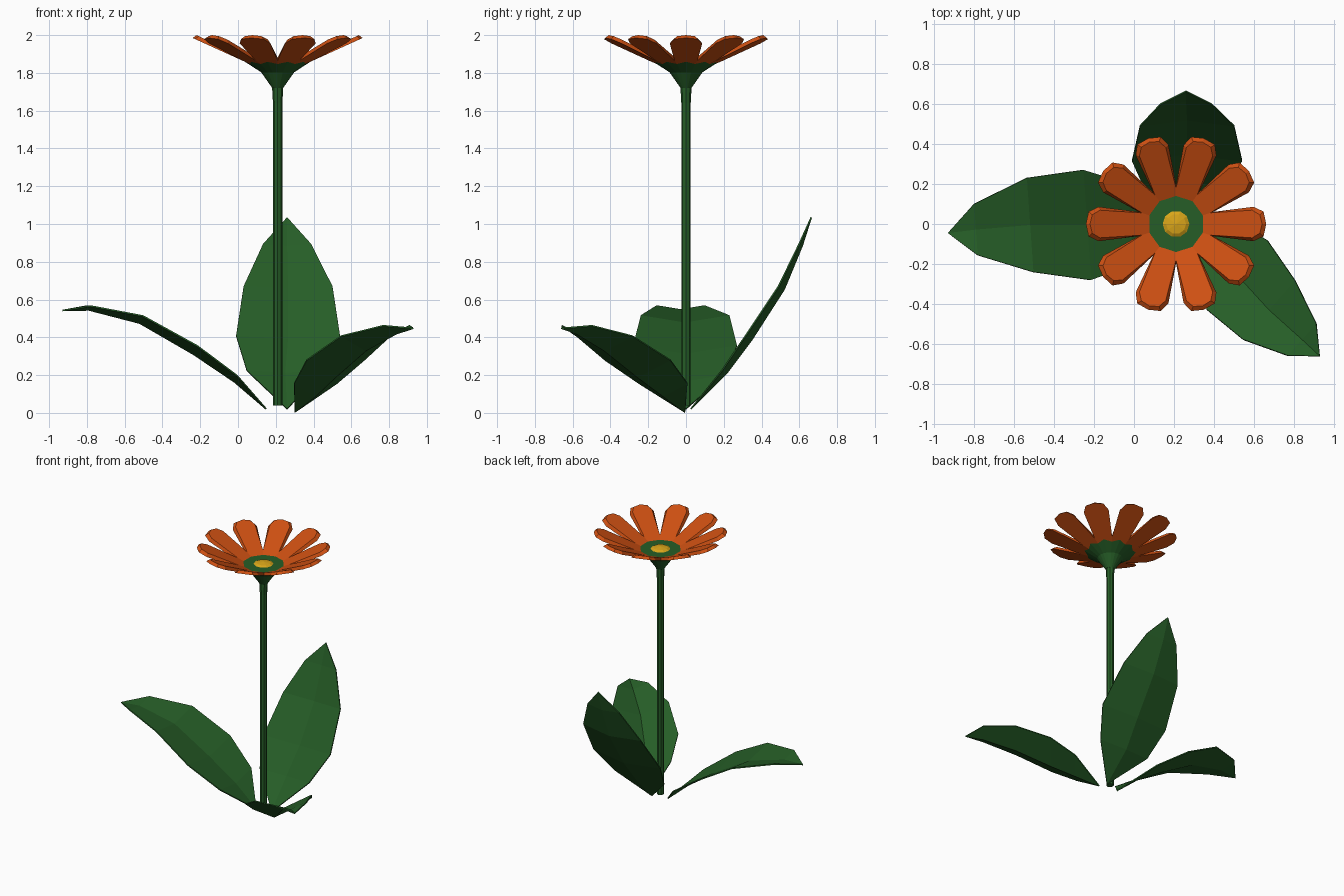
import bpy, bmesh, math
from mathutils import Vector, Matrix

if "Cube" in bpy.data.objects:
    bpy.data.objects.remove(bpy.data.objects["Cube"])

CX = 0.21  # stem and flower axis


def material(name, rgb):
    m = bpy.data.materials.new(name)
    m.diffuse_color = (*rgb, 1)
    m.use_nodes = True
    m.node_tree.nodes["Principled BSDF"].inputs["Base Color"].default_value = m.diffuse_color
    return m


GREEN = material("leaf_green", (0.019, 0.11, 0.02))
ORANGE = material("petal_orange", (0.62, 0.08, 0.006))
YELLOW = material("centre_yellow", (0.70, 0.38, 0.01))


def finish(name, bm, mat):
    bmesh.ops.remove_doubles(bm, verts=bm.verts, dist=0.0005)
    bmesh.ops.recalc_face_normals(bm, faces=bm.faces)
    me = bpy.data.meshes.new(name)
    bm.to_mesh(me)
    bm.free()
    me.materials.append(mat)
    ob = bpy.data.objects.new(name, me)
    bpy.context.collection.objects.link(ob)
    return ob


def lathe(name, profile, sides, mat):
    """Revolve (radius, z) points around the flower axis."""
    bm = bmesh.new()
    rings = []
    for r, z in profile:
        rings.append([bm.verts.new((CX + r * math.cos(2 * math.pi * i / sides),
                                    r * math.sin(2 * math.pi * i / sides), z))
                      for i in range(sides)])
    for a, b in zip(rings, rings[1:]):
        for i in range(sides):
            j = (i + 1) % sides
            bm.faces.new((a[i], a[j], b[j], b[i]))
    bm.faces.new(rings[0])
    bm.faces.new(rings[-1])
    return finish(name, bm, mat)


# Stem, calyx and domed flower centre
lathe("stem", [(0.025, 0.04), (0.025, 1.64), (0.030, 1.73)], 8, GREEN)
lathe("calyx", [(0.029, 1.72), (0.087, 1.803), (0.178, 1.862)], 20, GREEN)
lathe("flower_centre", [(0.08, 1.83), (0.087, 1.85), (0.05, 1.872), (0.004, 1.879)], 10, YELLOW)


# Ten joined petals: flat sloping blades with a flared rim underneath
def petal_outline(half, base, slope):
    pts = [(0, 0)] + half + [(x, -y) for x, y in reversed(half[:-1])]
    return [Vector((x, y, base + slope * x)) for x, y in pts]


top = petal_outline([(0.171, 0.0556), (0.38, 0.069), (0.418, 0.046), (0.43, 0)], 1.80, 0.465)
low = petal_outline([(0.186, 0.0604), (0.387, 0.086), (0.437, 0.062), (0.45, 0)], 1.78, 0.455)
bm = bmesh.new()
for k in range(10):
    rot = Matrix.Translation((CX, 0, 0)) @ Matrix.Rotation(k * math.pi / 5, 4, 'Z')
    a = [bm.verts.new(rot @ p) for p in top]
    b = [bm.verts.new(rot @ p) for p in low]
    bm.faces.new(a)
    bm.faces.new(b[::-1])
    for i in range(1, len(a) - 1):
        bm.faces.new((a[i], b[i], b[i + 1], a[i + 1]))
finish("petals", bm, ORANGE)


# Leaves: a midrib path with both edges lifted into a shallow fold
def leaf(name, rib, side, lift, width):
    bm = bmesh.new()
    side, lift = Vector(side), Vector(lift)
    rows = []
    for p, f in zip(rib, (0.0, 0.74, 1.0, 0.855, 0.465, 0.0)):
        m = Vector(p)
        rows.append([bm.verts.new(m + side * s * f * width + lift * abs(s) * f)
                     for s in ((-1, 0, 1) if f else (0,))])
    for a, b in zip(rows, rows[1:]):
        for i in (0, 1):
            if len(a) == 1:
                bm.faces.new((a[0], b[i + 1], b[i]))
            elif len(b) == 1:
                bm.faces.new((a[i], a[i + 1], b[0]))
            else:
                bm.faces.new((a[i], a[i + 1], b[i + 1], b[i]))
    ob = finish(name, bm, GREEN)
    mod = ob.modifiers.new("thickness", 'SOLIDIFY')
    mod.thickness = 0.008
    mod.offset = 0


leaf("back_leaf",
     [(0.26, 0.025, 0.02), (0.25, 0.215, 0.21), (0.265, 0.35, 0.39),
      (0.265, 0.52, 0.655), (0.26, 0.615, 0.885), (0.26, 0.663, 1.035)],
     (1, 0, 0), (0, -0.035, 0.018), 0.275)
leaf("left_leaf",
     [(0.15, 0.0, 0.02), (-0.02, 0.0, 0.165), (-0.235, -0.005, 0.31),
      (-0.52, -0.005, 0.475), (-0.79, -0.028, 0.545), (-0.93, -0.045, 0.542)],
     (-0.07, 1, 0), (0, 0, 0.045), 0.275)
leaf("right_leaf",
     [(0.30, -0.005, 0.004), (0.41, -0.12, 0.09), (0.515, -0.255, 0.19),
      (0.675, -0.43, 0.33), (0.84, -0.578, 0.42), (0.928, -0.66, 0.448)],
     (0.66, 0.75, 0), (0, 0, 0.09), 0.23)
